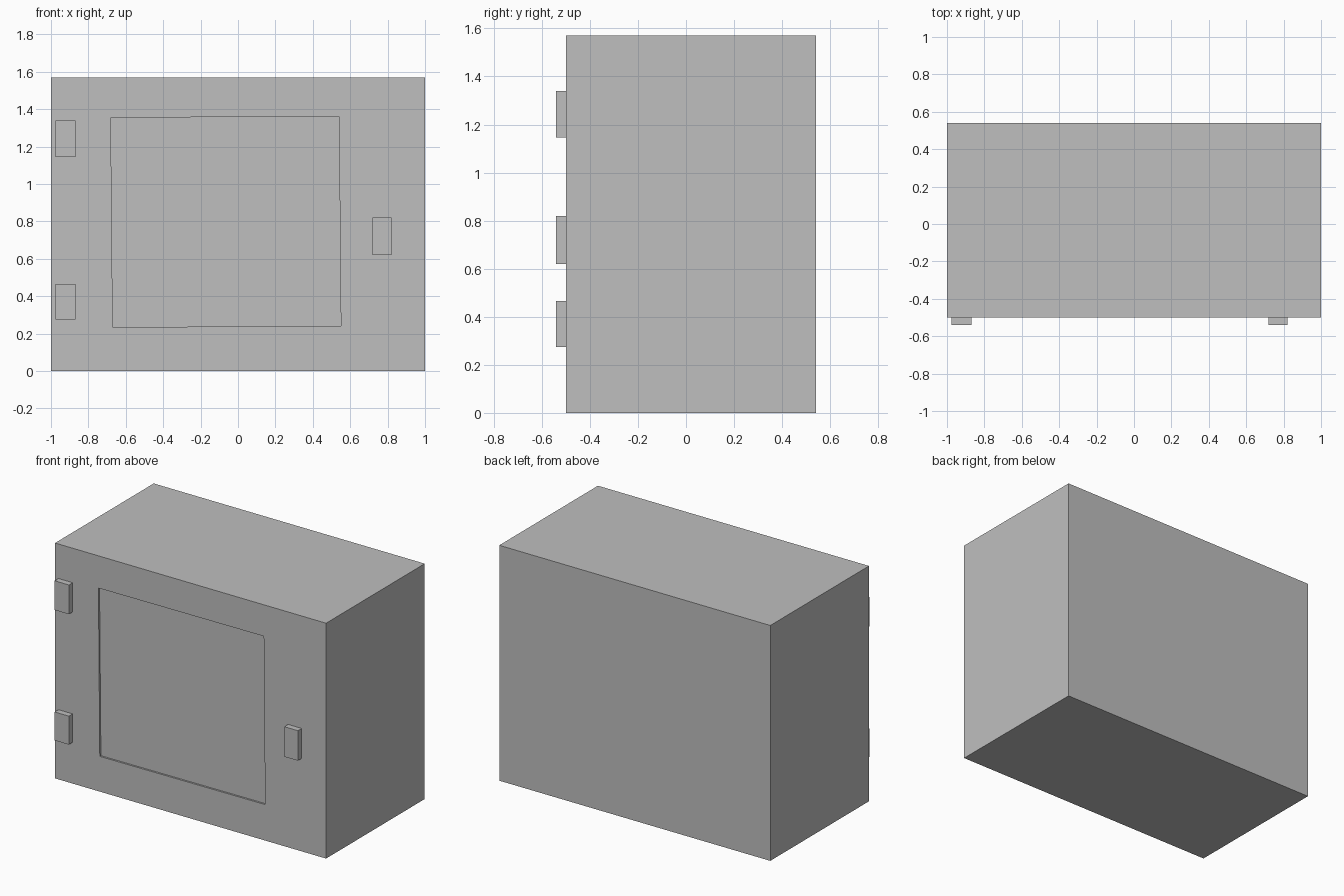
import bpy
import bmesh
from mathutils import Vector

default = bpy.data.objects.get("Cube")
if default:
    bpy.data.objects.remove(default, do_unlink=True)

# Single plain grey
grey = bpy.data.materials.new("plain grey")
grey.use_nodes = True
color = (0.52, 0.52, 0.52, 1)
grey.diffuse_color = color
grey.node_tree.nodes["Principled BSDF"].inputs["Base Color"].default_value = color

FRONT = -0.5


def box(bm, x, y, z):
    """Closed box spanning the given (low, high) ranges."""
    verts = bmesh.ops.create_cube(bm, size=1)["verts"]
    low, high = zip(x, y, z)
    for v in verts:
        v.co = Vector([h if c > 0 else l for c, l, h in zip(v.co, low, high)])


def finish(name, bm):
    bmesh.ops.recalc_face_normals(bm, faces=bm.faces)
    mesh = bpy.data.meshes.new(name)
    bm.to_mesh(mesh)
    bm.free()
    mesh.materials.append(grey)
    obj = bpy.data.objects.new(name, mesh)
    bpy.context.collection.objects.link(obj)
    return obj


def block(name, x, z):
    """Small raised block on the front."""
    bm = bmesh.new()
    box(bm, x, (-0.54, FRONT), z)
    finish(name, bm)


# Cabinet body with a shallow, slightly uneven recessed door panel
bm = bmesh.new()
box(bm, (-1, 1), (FRONT, 0.54), (0, 1.57))
bm.normal_update()
front = min(bm.faces, key=lambda f: f.calc_center_median().y)
bmesh.ops.inset_individual(bm, faces=[front], thickness=0.2)
corners = {(False, False): (-0.67, 0.235), (True, False): (0.55, 0.24),
           (False, True): (-0.68, 1.355), (True, True): (0.54, 1.36)}
for v in front.verts:
    x, z = corners[v.co.x > 0, v.co.z > 0.8]
    v.co = (x, FRONT, z)
bmesh.ops.inset_individual(bm, faces=[front], thickness=0)
for v in front.verts:
    v.co.y += 0.012
finish("cabinet_body", bm)

# Hinges and latch
block("lower_hinge", (-0.975, -0.87), (0.275, 0.465))
block("upper_hinge", (-0.975, -0.87), (1.145, 1.34))
block("door_latch", (0.72, 0.82), (0.62, 0.82))
